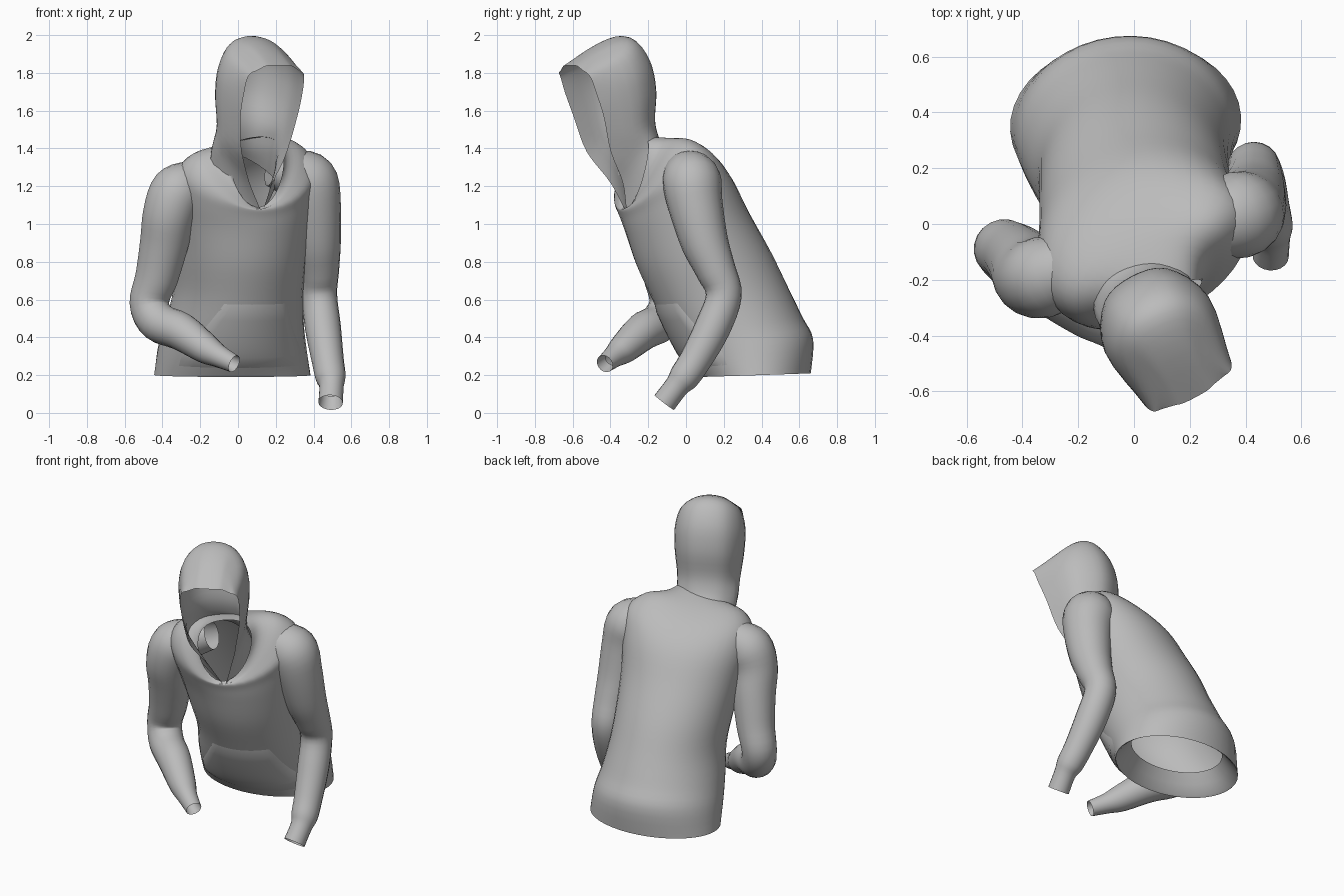
import bpy, bmesh, math
from mathutils import Vector

if "Cube" in bpy.data.objects:
    bpy.data.objects.remove(bpy.data.objects["Cube"])

cloth = bpy.data.materials.new("grey_cloth")
cloth.use_nodes = True
GREY = (0.5, 0.5, 0.5, 1)
cloth.diffuse_color = GREY
cloth.node_tree.nodes["Principled BSDF"].inputs["Base Color"].default_value = GREY


def spline(rows, t):
    """Smooth interpolation through a list of equal-length rows."""
    last = len(rows) - 1
    i = min(int(t), last - 1)
    f = t - i
    a, b, c, d = (rows[max(0, min(last, i + k))] for k in (-1, 0, 1, 2))
    return [q + f * ((r - p) + f * (2 * p - 5 * q + 4 * r - s + f * (3 * (q - r) + s - p))) / 2
            for p, q, r, s in zip(a, b, c, d)]


def skin(name, grid, closed):
    """Joins rows of points into a smooth surface."""
    bm = bmesh.new()
    rows = [[bm.verts.new(p) for p in row] for row in grid]
    n = len(rows[0])
    for low, high in zip(rows, rows[1:]):
        for j in range(n if closed else n - 1):
            k = (j + 1) % n
            bm.faces.new((low[j], low[k], high[k], high[j]))
    bmesh.ops.recalc_face_normals(bm, faces=bm.faces)
    mesh = bpy.data.meshes.new(name)
    bm.to_mesh(mesh)
    bm.free()
    mesh.materials.append(cloth)
    obj = bpy.data.objects.new(name, mesh)
    bpy.context.collection.objects.link(obj)
    bpy.ops.object.select_all(action="DESELECT")
    obj.select_set(True)
    bpy.context.view_layer.objects.active = obj
    bpy.ops.object.shade_smooth_by_angle(angle=math.radians(50))


# Torso rings: front y, front z, back y, back z, centre x, half width, yaw, side lift
TORSO = [
    (.06, .19, .66, .21, -.03, .415, 4, 0),
    (-.02, .29, .67, .39, -.03, .395, 7, 0),
    (-.09, .42, .61, .51, -.02, .37, 10, 0),
    (-.17, .6, .53, .67, .0, .345, 13, 0),
    (-.25, .78, .44, .85, .01, .35, 15, 0),
    (-.3, .95, .32, 1.05, .02, .365, 18, .01),
    (-.32, 1.03, .21, 1.23, .03, .385, 21, .06),
    (-.33, 1.07, .1, 1.34, .05, .38, 23, .1),
    (-.33, 1.08, -.03, 1.41, .06, .3, 26, .12),
    (-.32, 1.08, -.15, 1.45, .09, .19, 28, .08),
    (-.31, 1.09, -.25, 1.46, .1, .16, 28, .06),
]


def torso_point(t, angle, scale=1.0, up=0.0):
    fy, fz, by, bz, cx, w, yaw, lift = spline(TORSO, t)
    yaw = math.radians(yaw)
    s, c = math.sin(angle) * scale, math.cos(angle) * scale
    depth = (by - fy) / 2
    x = cx + w * s * math.cos(yaw) + depth * c * math.sin(yaw)
    y = (fy + by) / 2 + w * s * math.sin(yaw) - depth * c
    z = (fz + bz) / 2 + (fz - bz) / 2 * c + lift * s * (s + .3) + up
    return Vector((x, y, z))


AROUND = [math.tau * j / 40 for j in range(40)]
skin("torso", [[torso_point(i / 4, a) for a in AROUND]
               for i in range(4 * len(TORSO) - 3)], True)

# Turned-in lining of the hem
skin("hem_lining", [[torso_point(0, a, k, u) for a in AROUND]
                    for k, u in ((1, 0), (.96, .01), (.85, .06), (.74, .12))], True)

# Front pocket: a thin raised panel, narrower at the top
pocket = []
for i in range(11):
    t = .55 + 2.3 * i / 10
    half = .95 - .42 * max(0, i - 3) / 7
    row = []
    for j in range(17):
        edge = j in (0, 16) or i in (0, 10)
        row.append(torso_point(t, .1 + half * (j / 8 - 1), 1 if edge else 1.025))
    pocket.append(row)
skin("front_pocket", pocket, False)

# Sleeve paths: x, y, z, radius from shoulder to cuff
RIGHT = [
    (-.1, -.13, 1.27, .09), (-.23, -.16, 1.22, .12), (-.32, -.19, 1.17, .145),
    (-.365, -.19, 1.05, .14), (-.39, -.15, .9, .13), (-.43, -.11, .72, .115),
    (-.47, -.09, .58, .105), (-.42, -.14, .48, .105), (-.3, -.23, .43, .1),
    (-.17, -.33, .34, .08), (-.1, -.38, .3, .06), (-.02, -.43, .26, .048),
]
LEFT = [
    (.17, -.03, 1.29, .09), (.27, .0, 1.27, .125), (.37, .03, 1.23, .155),
    (.4, .05, 1.1, .145), (.42, .1, .9, .125), (.43, .16, .75, .105),
    (.43, .2, .62, .095), (.45, .14, .45, .095), (.475, .05, .28, .085),
    (.49, -.01, .19, .08), (.495, -.05, .14, .065), (.49, -.115, .055, .065),
]


def sleeve(name, path):
    steps = 4 * (len(path) - 1)
    samples = [spline(path, i / 4) for i in range(steps + 1)]
    centres = [Vector(s[:3]) for s in samples]
    side = Vector((0, 1, 0))
    rings = []
    for i, c in enumerate(centres):
        # Wide tangent window keeps the elbow rings from crossing
        along = (centres[min(steps, i + 3)] - centres[max(0, i - 3)]).normalized()
        side = (side - along * side.dot(along)).normalized()
        other = along.cross(side)
        rings.append([c + (side * math.cos(a) + other * math.sin(a)) * samples[i][3]
                      for a in AROUND[::2]])
    # Short turned-in cuff
    rings.append([centres[-4] + (p - centres[-1]) * .8 for p in rings[-1]])
    skin(name, rings, True)


sleeve("right_sleeve", RIGHT)
sleeve("left_sleeve", LEFT)

# Hood arcs: opening edge (side, forward, z), widest part (same), back (forward, z)
HOOD = [
    (.005, -.05, 1.06, .19, -.2, 1.22, -.31, 1.37),
    (.01, -.04, 1.08, .185, -.16, 1.3, -.27, 1.41),
    (.07, .0, 1.22, .185, -.11, 1.41, -.235, 1.47),
    (.135, .09, 1.38, .19, -.06, 1.5, -.215, 1.56),
    (.17, .15, 1.57, .208, -.04, 1.66, -.22, 1.72),
    (.175, .2, 1.7, .208, -.01, 1.79, -.18, 1.88),
    (.17, .225, 1.77, .175, .03, 1.89, -.08, 1.99),
    (.155, .245, 1.8, .11, .12, 1.9, .06, 1.965),
    (.13, .25, 1.81, .08, .26, 1.835, .27, 1.84),
]
TURN = math.radians(28)


def hood_arc(t):
    es, ef, ez, ws, wf, wz, bf, bz = spline(HOOD, t)
    back = (ws * .62, bf + (wf - bf) * .2, bz + (wz - bz) * .25)
    half = [(es, ef, ez), (ws, wf, wz), back, (0, bf, bz)]
    knots = [(-s, f, z) for s, f, z in half] + half[-2::-1]
    arc = []
    for j in range(25):
        s, f, z = spline(knots, j / 4)
        # The neckline drifts toward the left as it drops
        s += .18 * max(0, 1.4 - z) - .007
        arc.append(Vector((.1 + s * math.cos(TURN) + f * math.sin(TURN),
                           -.38 + s * math.sin(TURN) - f * math.cos(TURN), z)))
    return arc


skin("hood", [hood_arc(i / 4) for i in range(4 * len(HOOD) - 3)], False)
